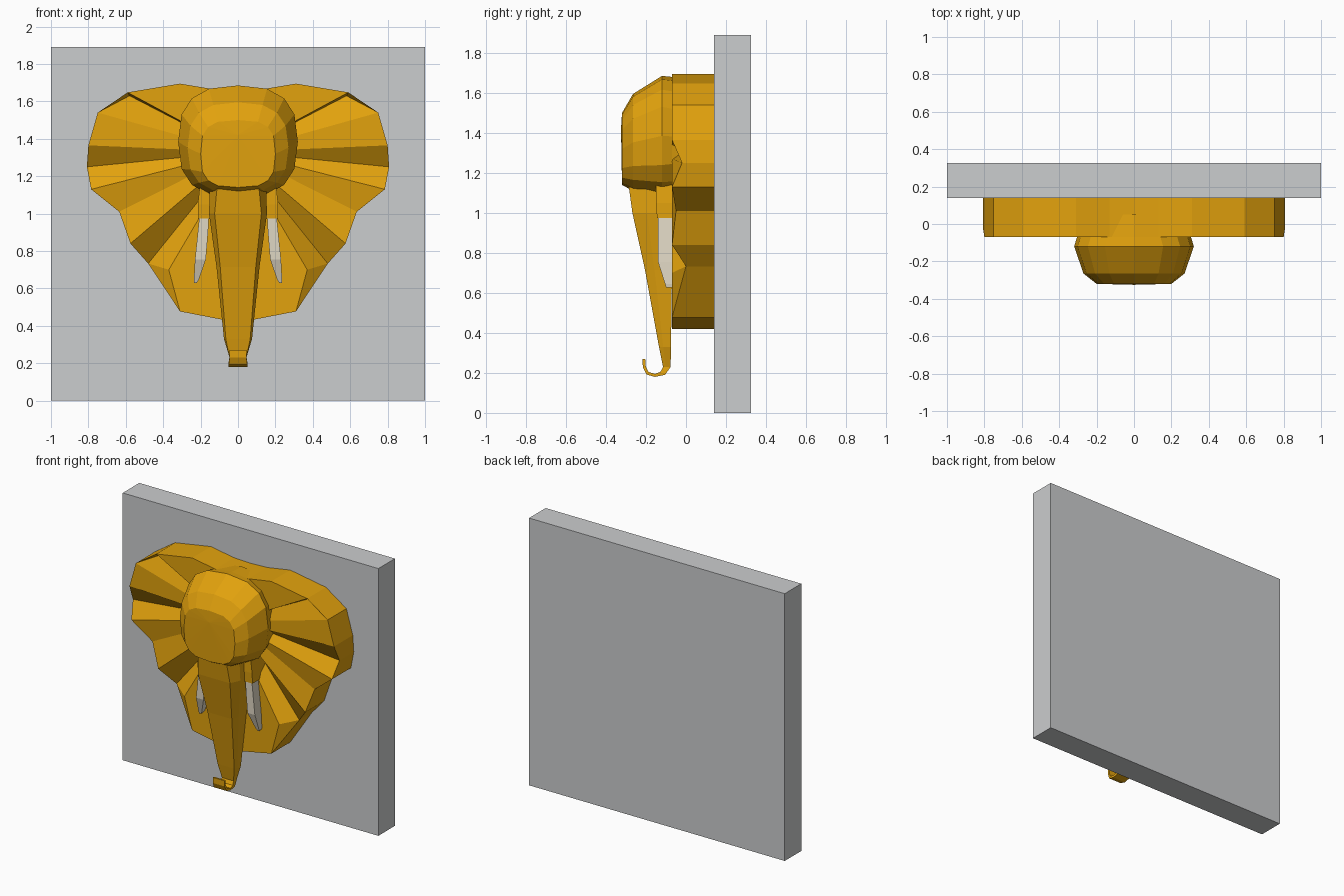
import bpy, bmesh, math
from mathutils import Vector

if "Cube" in bpy.data.objects:
    bpy.data.objects.remove(bpy.data.objects["Cube"])


def material(name, rgb):
    m = bpy.data.materials.new(name)
    m.diffuse_color = (*rgb, 1)
    m.use_nodes = True
    m.node_tree.nodes["Principled BSDF"].inputs["Base Color"].default_value = m.diffuse_color
    return m


GOLD = material("gold", (0.76, 0.36, 0.004))
GREY = material("light grey", (0.60, 0.61, 0.62))
IVORY = material("ivory", (0.74, 0.68, 0.55))


def finish(bm, name, mat, mirror=False):
    if mirror:
        bmesh.ops.mirror(bm, geom=bm.verts[:] + bm.edges[:] + bm.faces[:],
                         axis='X', merge_dist=0.001)
    bmesh.ops.recalc_face_normals(bm, faces=bm.faces)
    me = bpy.data.meshes.new(name)
    bm.to_mesh(me)
    bm.free()
    me.materials.append(mat)
    ob = bpy.data.objects.new(name, me)
    bpy.context.collection.objects.link(ob)
    return ob


def loft(rings, name, mat, mirror=False, tip=None):
    """Skin a list of equal-length point rings and close both ends."""
    bm = bmesh.new()
    rows = [[bm.verts.new(p) for p in r] for r in rings]
    n = len(rows[0])
    for a, b in zip(rows, rows[1:]):
        for i in range(n):
            j = (i + 1) % n
            bm.faces.new((a[i], a[j], b[j], b[i]))
    bm.faces.new(rows[0])
    if tip:
        t = bm.verts.new(tip)
        for i in range(n):
            bm.faces.new((rows[-1][i], rows[-1][(i + 1) % n], t))
    else:
        bm.faces.new(rows[-1])
    return finish(bm, name, mat, mirror)


def box_ring(x0, x1, y0, y1, z):
    return [(x0, y0, z), (x1, y0, z), (x1, y1, z), (x0, y1, z)]


# Backing board
loft([box_ring(-1, 1, 0.14, 0.325, 0), box_ring(-1, 1, 0.14, 0.325, 1.89)],
     "backing_board", GREY)

# Pleated ears: half outline as (x, z, front depth, lies on rim)
outline = [
    (0, 1.66, -.07, 1), (.13, 1.665, -.07, 1), (.31, 1.695, -.07, 1),
    (.59, 1.648, -.07, 1), (.58, 1.63, -.03, 0), (.75, 1.54, -.07, 1),
    (.80, 1.365, -.07, 1), (.808, 1.25, -.02, 1), (.785, 1.13, -.07, 1),
    (.635, 1.01, -.05, 1), (.575, .84, -.07, 1), (.48, .733, 0, 1),
    (.37, .70, -.07, 0), (.31, .477, -.07, 1), (.088, .434, -.07, 1),
    (0, .42, -.07, 1)]
bm = bmesh.new()
hub = Vector((0, 1.33))
front, inner, back = [], [], []
for x, z, y, rim in outline:
    q = hub + (Vector((x, z)) - hub).normalized() * 0.24
    front.append(bm.verts.new((x, y, z)))
    inner.append(bm.verts.new((q.x, y, q.y)))
    back.append(bm.verts.new((x, .14, z)) if rim else None)
for i in range(len(outline) - 1):
    bm.faces.new((front[i], front[i + 1], inner[i + 1], inner[i]))
rim_ids = [i for i, p in enumerate(outline) if p[3]]
for i, j in zip(rim_ids, rim_ids[1:]):
    bm.faces.new((front[i], front[j], back[j], back[i]))
    if j - i > 1:                       # facet closing a tucked-in fold
        bm.faces.new((front[i], front[i + 1], front[j]))
bm.faces.new([back[i] for i in rim_ids])
finish(bm, "ears", GOLD, mirror=True)


# Head: rounded-square rings shrinking toward the forehead
def head_ring(y, w, z0, z1, power, n=16):
    zc, h = (z0 + z1) / 2, (z1 - z0) / 2
    pts = []
    for i in range(n):
        a = math.tau * i / n
        c, s = math.cos(a), math.sin(a)
        pts.append((w * math.copysign(abs(c) ** power, c), y,
                    zc + h * math.copysign(abs(s) ** power, s)))
    return pts


loft([head_ring(0.05, .29, 1.10, 1.67, .8),
      head_ring(-.07, .305, 1.085, 1.68, .8),
      head_ring(-.12, .32, 1.085, 1.685, .75),
      head_ring(-.265, .27, 1.11, 1.595, .75),
      head_ring(-.32, .20, 1.14, 1.50, .65)],
     "head", GOLD, tip=(0, -.325, 1.42))

# Trunk with curled tip: half width, front half width, front y z, back y z
trunk = [
    (.15, .11, -.29, 1.16, -.03, 1.16), (.155, .125, -.268, 1.0, -.06, 1.0),
    (.115, .095, -.205, .715, -.07, .715), (.075, .065, -.135, .33, -.075, .33),
    (.045, .045, -.115, .23, -.077, .23), (.05, .05, -.128, .205, -.105, .19),
    (.05, .05, -.155, .195, -.155, .18), (.05, .05, -.188, .205, -.198, .192),
    (.045, .045, -.202, .235, -.216, .23), (.045, .045, -.204, .27, -.217, .27)]
rings = []
for w, wf, fy, fz, by, bz in trunk:
    my, mz = fy + (by - fy) * .35, fz + (bz - fz) * .35
    rings.append([(-w, by, bz), (-w, my, mz), (-wf, fy, fz),
                  (wf, fy, fz), (w, my, mz), (w, by, bz)])
loft(rings, "trunk", GOLD)

# Tusk sockets and tusks, one on each side
loft([box_ring(.14, .205, -.15, .02, 1.14), box_ring(.14, .215, -.15, .02, 1.05),
      box_ring(.15, .215, -.145, .02, .975)], "tusk_sockets", GOLD, mirror=True)
loft([box_ring(.155, .205, -.14, -.05, 1.0), box_ring(.16, .215, -.14, -.05, .9),
      box_ring(.172, .23, -.14, -.05, .755), box_ring(.21, .236, -.105, -.05, .645),
      box_ring(.222, .234, -.10, -.06, .628)], "tusks", IVORY, mirror=True)
